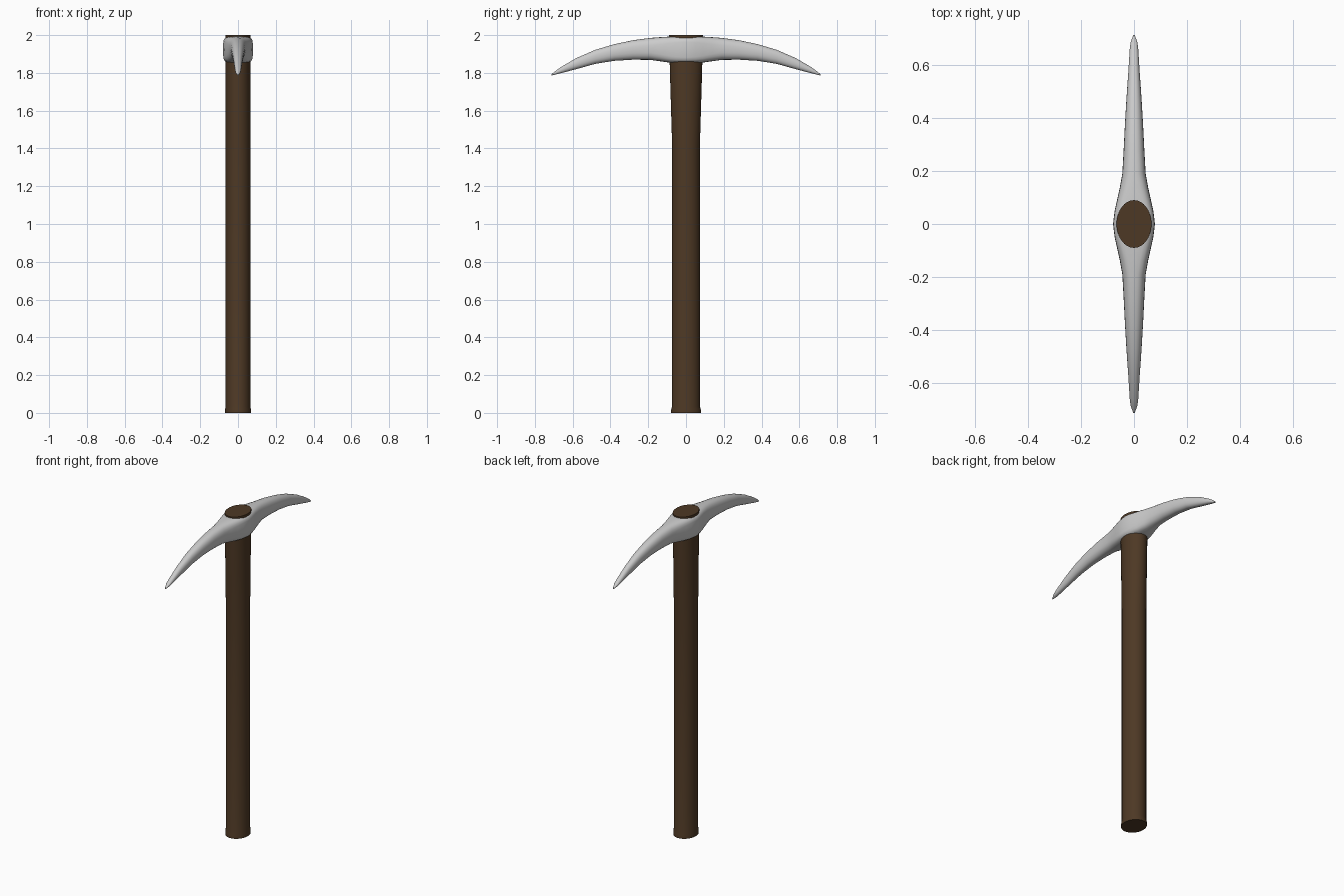
import bpy, bmesh, math

if "Cube" in bpy.data.objects:
    bpy.data.objects.remove(bpy.data.objects["Cube"])


def loft(name, rings):
    """Skin a list of closed rings (equal point counts) and cap both ends."""
    bm = bmesh.new()
    loops = [[bm.verts.new(p) for p in ring] for ring in rings]
    n = len(loops[0])
    for a, b in zip(loops, loops[1:]):
        for i in range(n):
            j = (i + 1) % n
            bm.faces.new((a[i], a[j], b[j], b[i]))
    bm.faces.new(loops[0])
    bm.faces.new(loops[-1])
    bmesh.ops.recalc_face_normals(bm, faces=bm.faces)
    mesh = bpy.data.meshes.new(name)
    bm.to_mesh(mesh)
    bm.free()
    obj = bpy.data.objects.new(name, mesh)
    bpy.context.collection.objects.link(obj)
    bpy.ops.object.select_all(action='DESELECT')
    obj.select_set(True)
    bpy.context.view_layer.objects.active = obj
    bpy.ops.object.shade_smooth_by_angle(angle=math.radians(40))
    return obj


def superellipse(a, b, power, n):
    pts = []
    for i in range(n):
        t = 2 * math.pi * i / n
        c, s = math.cos(t), math.sin(t)
        pts.append((a * math.copysign(abs(c) ** (2 / power), c),
                    b * math.copysign(abs(s) ** (2 / power), s)))
    return pts


# Handle: oval shaft, small foot flare, widening towards the head
handle_profile = [  # z, half width x, half depth y
    (0, 0.068, 0.079), (0.02, 0.068, 0.078), (0.035, 0.066, 0.073),
    (1.40, 0.066, 0.073), (1.60, 0.066, 0.079), (1.80, 0.066, 0.085),
    (2.0, 0.066, 0.09)]
handle = loft("handle", [[(x, y, z) for x, y in superellipse(a, b, 2, 32)]
                         for z, a, b in handle_profile])
wood = bpy.data.materials.new("dark_wood")
wood.diffuse_color = (0.075, 0.04, 0.018, 1)
wood.use_nodes = True
wood.node_tree.nodes["Principled BSDF"].inputs["Base Color"].default_value = wood.diffuse_color
handle.data.materials.append(wood)

# Head: squarish eye in the middle, two drooping tapered picks
half_sections = [  # y, top z, bottom z, half width x, section squareness
    (0.0, 1.993, 1.853, 0.079, 5), (0.05, 1.993, 1.853, 0.073, 4.5),
    (0.09, 1.992, 1.855, 0.064, 3.8), (0.14, 1.989, 1.862, 0.053, 3),
    (0.19, 1.985, 1.869, 0.044, 2.5), (0.28, 1.973, 1.870, 0.039, 2.4),
    (0.38, 1.952, 1.864, 0.034, 2.3), (0.48, 1.922, 1.848, 0.028, 2.3),
    (0.58, 1.879, 1.820, 0.021, 2.2), (0.66, 1.832, 1.799, 0.016, 2.2),
    (0.685, 1.815, 1.793, 0.013, 2.2), (0.712, 1.793, 1.786, 0.003, 2)]
sections = [(-s[0],) + s[1:] for s in reversed(half_sections[1:])] + half_sections
loft("pick_head", [[(x, y, (top + bot) / 2 + z)
                    for x, z in superellipse(w, (top - bot) / 2, p, 24)]
                   for y, top, bot, w, p in sections])
